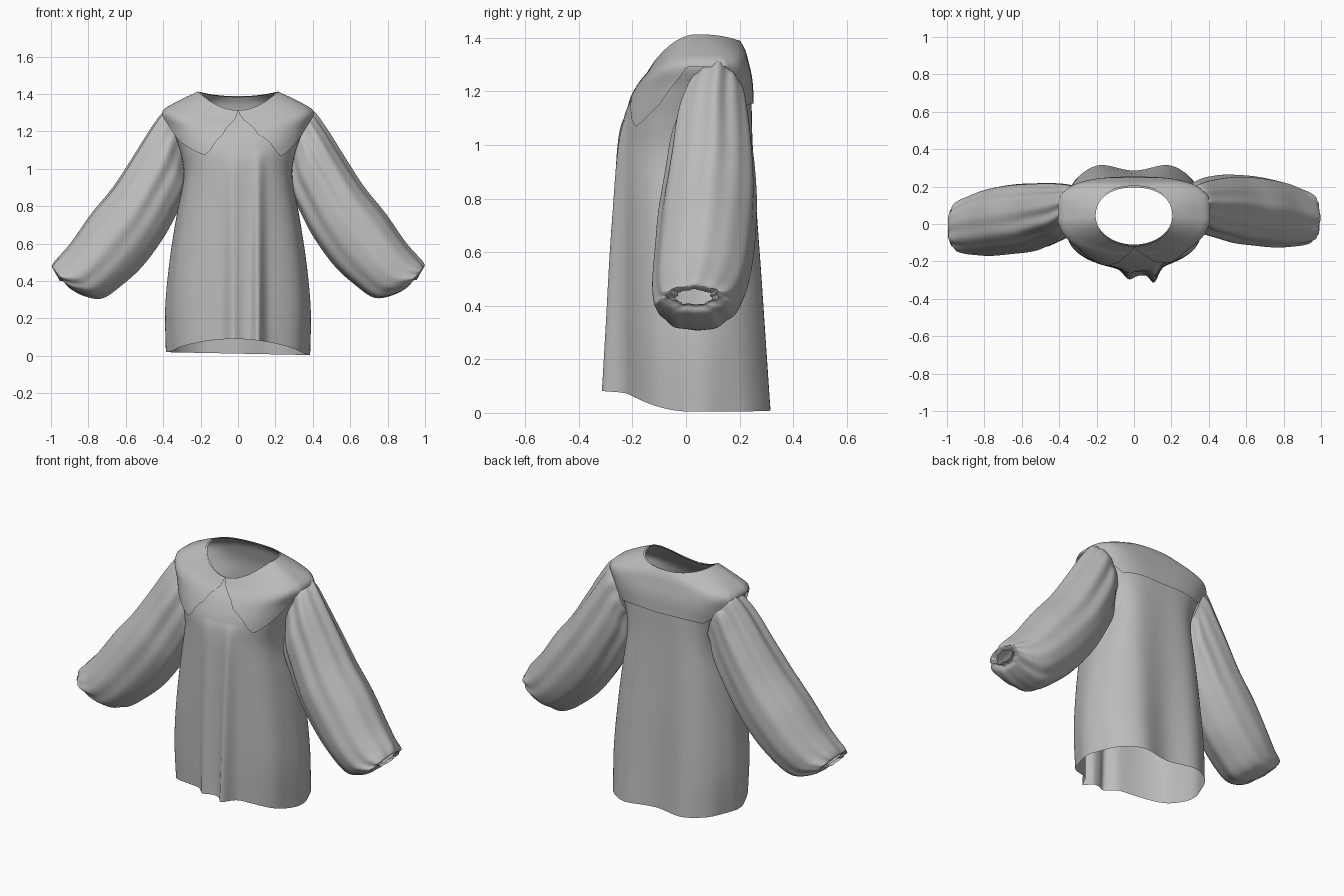
import bpy, bmesh
from math import sin, cos, pi, exp, copysign

cube = bpy.data.objects.get("Cube")
if cube:
    bpy.data.objects.remove(cube, do_unlink=True)

fabric = bpy.data.materials.new("grey_fabric")
fabric.use_nodes = True
grey = (0.5, 0.5, 0.5, 1)
fabric.diffuse_color = grey
fabric.node_tree.nodes["Principled BSDF"].inputs["Base Color"].default_value = grey


def spline(rows, v):
    """Smooth curve through rows, v counted in rows."""
    last = len(rows) - 1
    v = min(max(v, 0), last)
    i = min(int(v), last - 1)
    t = v - i
    a, b, c, d = (rows[min(max(k, 0), last)] for k in range(i - 1, i + 3))
    return [q + t * (r - p + t * (2*p - 5*q + 4*r - s + t * (3*(q - r) + s - p))) / 2
            for p, q, r, s in zip(a, b, c, d)]


def linear(table, x):
    for (x0, y0), (x1, y1) in zip(table, table[1:]):
        if x <= x1:
            return y0 + (y1 - y0) * (x - x0) / (x1 - x0)
    return table[-1][1]


def power(value, p):
    return copysign(abs(value) ** p, value)


def bump(x, centre, width):
    return exp(-((x - centre) / width) ** 2)


def tube(name, point, around, along):
    """Open tube of quads; point(angle, t) gives each position."""
    bm = bmesh.new()
    rings = [[bm.verts.new(point(2 * pi * i / around, j / along)) for i in range(around)]
             for j in range(along + 1)]
    for lower, upper in zip(rings, rings[1:]):
        for i in range(around):
            k = (i + 1) % around
            bm.faces.new((lower[i], lower[k], upper[k], upper[i]))
    bmesh.ops.remove_doubles(bm, verts=bm.verts, dist=0.0002)
    bmesh.ops.recalc_face_normals(bm, faces=bm.faces)
    mesh = bpy.data.meshes.new(name)
    bm.to_mesh(mesh)
    bm.free()
    mesh.materials.append(fabric)
    mesh.shade_smooth()
    obj = bpy.data.objects.new(name, mesh)
    bpy.context.collection.objects.link(obj)
    return obj


# Body rings, hem to neck: half width, front y, back y,
# front z, side z, back z, front and back squareness
BODY = [
    (.378, -.24, .3, .09, .012, .012, .95, .7),
    (.383, -.24, .288, .3, .25, .25, .92, .7),
    (.362, -.24, .277, .55, .5, .5, .9, .7),
    (.325, -.24, .263, .8, .75, .75, .88, .65),
    (.29, -.24, .25, 1, .95, 1, .85, .6),
    (.305, -.232, .245, 1.1, 1.08, 1.15, .83, .55),
    (.35, -.2, .24, 1.18, 1.21, 1.24, .85, .5),
    (.385, -.165, .225, 1.235, 1.3, 1.31, .85, .5),
    (.32, -.137, .213, 1.268, 1.355, 1.352, .9, .65),
    (.205, -.11, .195, 1.31, 1.41, 1.385, 1, .9),
]
TOP = len(BODY) - 1


def body_point(a, v, offset=0):
    w, yf, yb, zf, zs, zb, pf, pb = spline(BODY, v)
    s, c = sin(a), cos(a)
    p, z_end = (pf, zf) if c > 0 else (pb, zb)
    x = (w + offset) * power(s, p)
    y = (yf + yb) / 2 - ((yb - yf) / 2 + offset) * power(c, p)
    drop = max(0, 1 - v / 5)
    z = zs + (z_end - zs) * c * c + offset * v / TOP * .4 - .02 * x * drop
    # hanging folds deepen towards the hem
    if c > 0:
        y -= drop ** .8 * c * (.035 * bump(x, .04, .1) + .065 * bump(x, .11, .03)
                               + .035 * bump(x, -.03, .035))
    else:
        y -= drop * c * (.03 * bump(abs(x), .2, .1) - .015 * bump(x, 0, .1))
    x += drop * .008 * sin(y * 28) * s
    return x, y, z


tube("body", lambda a, t: body_point(a, t * TOP), 240, 72)

# Collar edge: angle from the front centre, body ring reached
EDGE = [(0, 9), (.03, 8), (.09, 7), (.2, 6), (.5, 5), (.65, 4.75),
        (.85, 5), (1.16, 5.5), (1.4, 6.3), (1.5, 6.8), (1.9, 6.8), (2.2, 5.6),
        (2.4, 5.2), (pi, 5)]


def collar_point(a, t):
    m, side = (a, 1) if a < pi else (2 * pi - a, -1)
    m = max(0, m - side * .12 * bump(m, .65, .4))
    v = TOP + (linear(EDGE, m) - TOP) * t
    return body_point(a, v, .008 + .015 * t ** 3 * sin(a) ** 4)


tube("collar", collar_point, 240, 24)

# Sleeve rings, shoulder to cuff: upper x, z, lower x, z, front y, back y, fold depth
SLEEVE = [
    (.35, 1.3, .25, 1.02, .02, .2, .03),
    (.4, 1.3, .27, .97, -.01, .215, .06),
    (.475, 1.2, .28, .88, -.06, .228, .06),
    (.57, 1.05, .33, .77, -.09, .238, .05),
    (.67, .9, .405, .63, -.12, .24, .035),
    (.785, .76, .515, .48, -.135, .232, .025),
    (.89, .61, .63, .375, -.145, .21, .025),
    (.955, .535, .73, .31, -.14, .18, .03),
    (.985, .5, .83, .325, -.13, .155, .05),
    (.995, .475, .91, .37, -.11, .125, .07),
    (.975, .46, .925, .4, -.06, .075, .09),
    (.995, .475, .955, .405, -.09, .1, .11),
]


def sleeve(name, side):
    def point(a, t):
        ux, uz, lx, lz, yf, yb, fold = spline(SLEEVE, t * (len(SLEEVE) - 1))
        r = 1 + fold * (.6 * sin(7 * a + side) + .4 * sin(12 * a + 2 * t))
        c, s = r * cos(a), r * sin(a)
        x = (ux + lx) / 2 + c * (ux - lx) / 2
        z = (uz + lz) / 2 + c * (uz - lz) / 2
        y = (yf + yb) / 2 + s * (yb - yf) / 2 + .022 * side * min(1, 3 * t)
        return side * min(x, 1), y, z
    tube(name, point, 120, 70)


sleeve("left_sleeve", 1)
sleeve("right_sleeve", -1)
